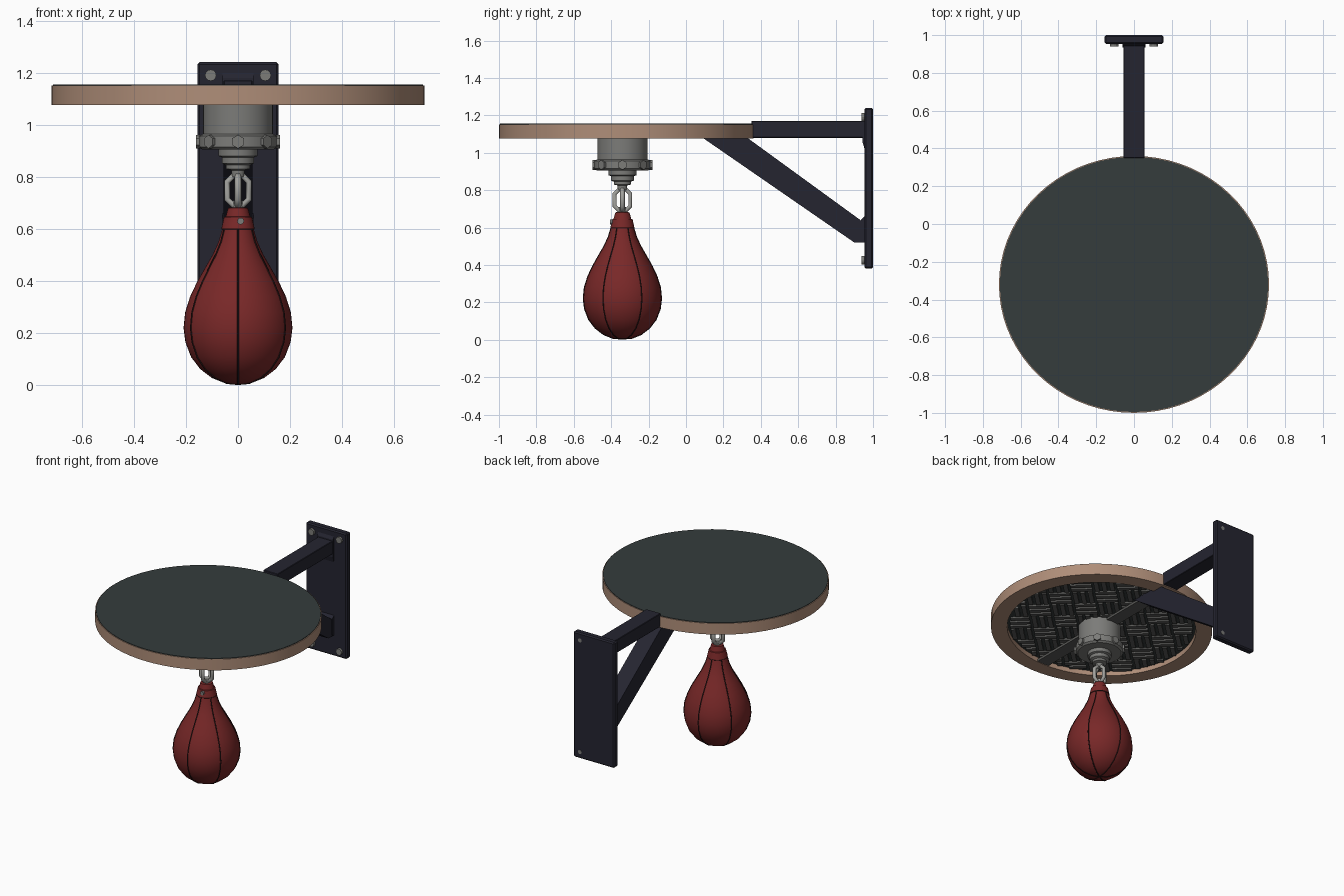
import bpy, bmesh, math
from mathutils import Vector, Matrix

cube = bpy.data.objects.get("Cube")
if cube:
    bpy.data.objects.remove(cube, do_unlink=True)


def material(name, rgb):
    m = bpy.data.materials.new(name)
    m.use_nodes = True
    m.diffuse_color = (*rgb, 1)
    m.node_tree.nodes["Principled BSDF"].inputs["Base Color"].default_value = (*rgb, 1)
    return m


WOOD = material("tan wood", (0.43, 0.27, 0.19))
TOP = material("dark slate", (0.035, 0.045, 0.045))
TREAD = material("tread grey", (0.10, 0.10, 0.095))
NAVY = material("navy steel", (0.018, 0.018, 0.03))
METAL = material("grey metal", (0.2, 0.2, 0.19))
CHROME = material("light metal", (0.36, 0.36, 0.34))
RED = material("red leather", (0.19, 0.021, 0.021))
SEAM = material("dark seam", (0.02, 0.008, 0.008))

BAG_Y = -0.34
DISC_Y = -0.32
DISC_SCALE = 0.951


def finish(name, bm, mat, loc=(0, 0, 0), smooth=None):
    bmesh.ops.recalc_face_normals(bm, faces=bm.faces[:])
    me = bpy.data.meshes.new(name)
    bm.to_mesh(me)
    bm.free()
    me.materials.append(mat)
    ob = bpy.data.objects.new(name, me)
    ob.location = loc
    bpy.context.collection.objects.link(ob)
    if smooth:
        bpy.ops.object.select_all(action="DESELECT")
        ob.select_set(True)
        bpy.context.view_layer.objects.active = ob
        bpy.ops.object.shade_smooth_by_angle(angle=math.radians(smooth))
    return ob


def lathe(name, profile, mat, loc, steps=48, smooth=35):
    """Spin (radius, height) points around z."""
    bm = bmesh.new()
    verts = [bm.verts.new((r, 0, z)) for r, z in profile]
    edges = [bm.edges.new(pair) for pair in zip(verts, verts[1:])]
    bmesh.ops.spin(bm, geom=verts + edges, axis=(0, 0, 1), cent=(0, 0, 0),
                   angle=math.tau, steps=steps, use_merge=True)
    bmesh.ops.remove_doubles(bm, verts=bm.verts[:], dist=0.0005)
    return finish(name, bm, mat, loc, smooth)


def add_box(bm, centre, size, turn=0):
    m = (Matrix.Rotation(turn, 4, "Z") @ Matrix.Translation(centre)
         @ Matrix.Diagonal((*size, 1)))
    bmesh.ops.create_cube(bm, size=1, matrix=m)


def box(name, centre, size, mat, bevel=0):
    bm = bmesh.new()
    add_box(bm, centre, size)
    if bevel:
        bmesh.ops.bevel(bm, geom=bm.edges[:], offset=bevel, segments=1, affect="EDGES")
    return finish(name, bm, mat)


def prism_x(name, outline, half_width, mat):
    """Extrude a (y, z) outline along x."""
    bm = bmesh.new()
    face = bm.faces.new([bm.verts.new((-half_width, y, z)) for y, z in outline])
    ext = bmesh.ops.extrude_face_region(bm, geom=[face])["geom"]
    bmesh.ops.translate(bm, vec=(2 * half_width, 0, 0),
                        verts=[v for v in ext if isinstance(v, bmesh.types.BMVert)])
    return finish(name, bm, mat)


def rod(name, centre, direction, radius, depth, mat, sides=6):
    bm = bmesh.new()
    m = (Matrix.Translation(centre)
         @ Vector(direction).to_track_quat("Z", "Y").to_matrix().to_4x4())
    bmesh.ops.create_cone(bm, cap_ends=True, segments=sides, radius1=radius,
                          radius2=radius, depth=depth, matrix=m)
    return finish(name, bm, mat)


def tube(name, points, radius, mat, closed=False, resolution=2):
    cu = bpy.data.curves.new(name, "CURVE")
    cu.dimensions = "3D"
    cu.bevel_depth = radius
    cu.bevel_resolution = resolution
    sp = cu.splines.new("POLY")
    sp.points.add(len(points) - 1)
    for p, co in zip(sp.points, points):
        p.co = (*co, 1)
    sp.use_cyclic_u = closed
    cu.materials.append(mat)
    ob = bpy.data.objects.new(name, cu)
    bpy.context.collection.objects.link(ob)
    return ob


# Round platform: wooden rim with a recess below, and a dark top sheet
rim = lathe("platform_rim", [(0, 1.151), (0.715, 1.151), (0.715, 1.075),
            (0.61, 1.075), (0.61, 1.11), (0, 1.11)], WOOD, (0, DISC_Y, 0), 72)
sheet = lathe("platform_top", [(0, 1.15), (0.71, 1.15), (0.71, 1.155), (0, 1.155)],
              TOP, (0, DISC_Y, 0), 72)
lining = lathe("underside_lining", [(0, 1.106), (0.607, 1.106), (0.607, 1.112), (0, 1.112)],
               TOP, (0, DISC_Y, 0), 72)

# Basket-weave strips on the underside, trimmed to the round lining
bm = bmesh.new()
cell, radius = 0.15, 0.59
for i in range(-5, 5):
    for j in range(-5, 5):
        for k in range(3):
            along, across = (i, j) if (i + j) % 2 else (j, i)
            v = (across + (k + 0.5) / 3) * cell
            if abs(v) >= radius:
                continue
            reach = math.sqrt(radius ** 2 - v ** 2)
            a = max(along * cell + 0.006, -reach)
            b = min((along + 1) * cell - 0.006, reach)
            if b - a < 0.02:
                continue
            centre, size = [(a + b) / 2, v, 1.1], [b - a, 0.03, 0.014]
            if (i + j) % 2 == 0:
                centre[:2], size[:2] = centre[1::-1], size[1::-1]
            add_box(bm, centre, size, math.radians(45))
weave = finish("underside_weave", bm, TREAD, (0, DISC_Y, 0))
for ob in (rim, sheet, lining, weave):
    ob.scale.y = DISC_SCALE

# Wall bracket
box("wall_plate", (0, 0.977, 0.81), (0.31, 0.046, 0.86), NAVY, 0.008)
box("bracket_arm", (0, 0.655, 1.125), (0.11, 0.61, 0.09), NAVY, 0.003)
prism_x("bracket_strut", [(0.06, 1.1), (0.9, 0.52), (0.96, 0.52), (0.96, 0.62),
                          (0.3, 1.1)], 0.055, NAVY)
prism_x("arm_weld", [(0.955, 1.2), (0.943, 1.18), (0.943, 1.06), (0.955, 1.02)], 0.06, NAVY)
prism_x("strut_weld", [(0.955, 0.66), (0.935, 0.64), (0.935, 0.53), (0.955, 0.52)], 0.06, NAVY)
for x in (-0.105, 0.105):
    for z in (0.425, 1.19):
        rod("wall_bolt", (x, 0.951, z), (0, 1, 0), 0.022, 0.024, METAL, 12)
        if x > 0:
            rod("bolt_end", (x, 0.998, z), (0, 1, 0), 0.014, 0.006, METAL, 12)

# Swivel and its mounting bar
box("mounting_bar", (0, -0.4, 1.086), (0.09, 1.0, 0.016), TREAD)
lathe("swivel_body", [(0, 1.1), (0.134, 1.1), (0.134, 0.965), (0.15, 0.957), (0.15, 0.915),
      (0.138, 0.905), (0.075, 0.905), (0.075, 0.88), (0.062, 0.875), (0.062, 0.852),
      (0.046, 0.845), (0.046, 0.83), (0.025, 0.825), (0.025, 0.8), (0, 0.8)],
      METAL, (0, BAG_Y, 0), 40)
for k in range(8):
    d = Vector((math.cos(k * math.pi / 4), math.sin(k * math.pi / 4), 0))
    rod("swivel_bolt", d * 0.15 + Vector((0, BAG_Y, 0.935)), d, 0.026, 0.022, METAL)


# Crossed chain links between swivel and bag
def link_points(turn, half_w, low, high):
    corner = 0.025
    pts = [(half_w - corner, low), (half_w, low + corner),
           (half_w, high - corner), (half_w - corner, high)]
    pts += [(-w, z) for w, z in reversed(pts)]
    return [(w * math.cos(turn), BAG_Y + w * math.sin(turn), z) for w, z in pts]


for turn in (0, math.pi / 2):
    tube("shackle_link", link_points(turn, 0.042, 0.69, 0.805), 0.013, CHROME, True, 1)
rod("shackle_pin", (0, BAG_Y, 0.68), (0, 0, 1), 0.02, 0.06, CHROME, 12)

# Pear-shaped bag, with neck collar and eyelet
BAG = [(0, 0.004), (0.05, 0.008), (0.1, 0.028), (0.145, 0.062), (0.18, 0.108),
       (0.202, 0.165), (0.209, 0.22), (0.203, 0.28), (0.184, 0.34), (0.158, 0.395),
       (0.127, 0.45), (0.098, 0.5), (0.075, 0.55), (0.06, 0.6), (0.052, 0.63), (0.038, 0.68)]
lathe("bag_body", BAG + [(0.03, 0.683), (0, 0.675)], RED, (0, BAG_Y, 0), 48, 50)
lathe("neck_collar", [(0.058, 0.6), (0.064, 0.601), (0.054, 0.645), (0.048, 0.647)],
      RED, (0, BAG_Y, 0), 32)
rod("eyelet", (0.01, BAG_Y - 0.056, 0.63), (0, -1, 0), 0.013, 0.02, METAL, 12)

# Six stitched seams and a ring at the collar
for k in range(6):
    a = math.radians(60 * k - 90)
    tube("bag_seam", [(r * math.cos(a), BAG_Y + r * math.sin(a), z) for r, z in BAG[:-2]],
         0.0035, SEAM, False, 1)
ring = [math.tau * k / 32 for k in range(32)]
tube("collar_seam", [(0.061 * math.cos(a), BAG_Y + 0.061 * math.sin(a), 0.6) for a in ring],
     0.0035, SEAM, True, 1)
